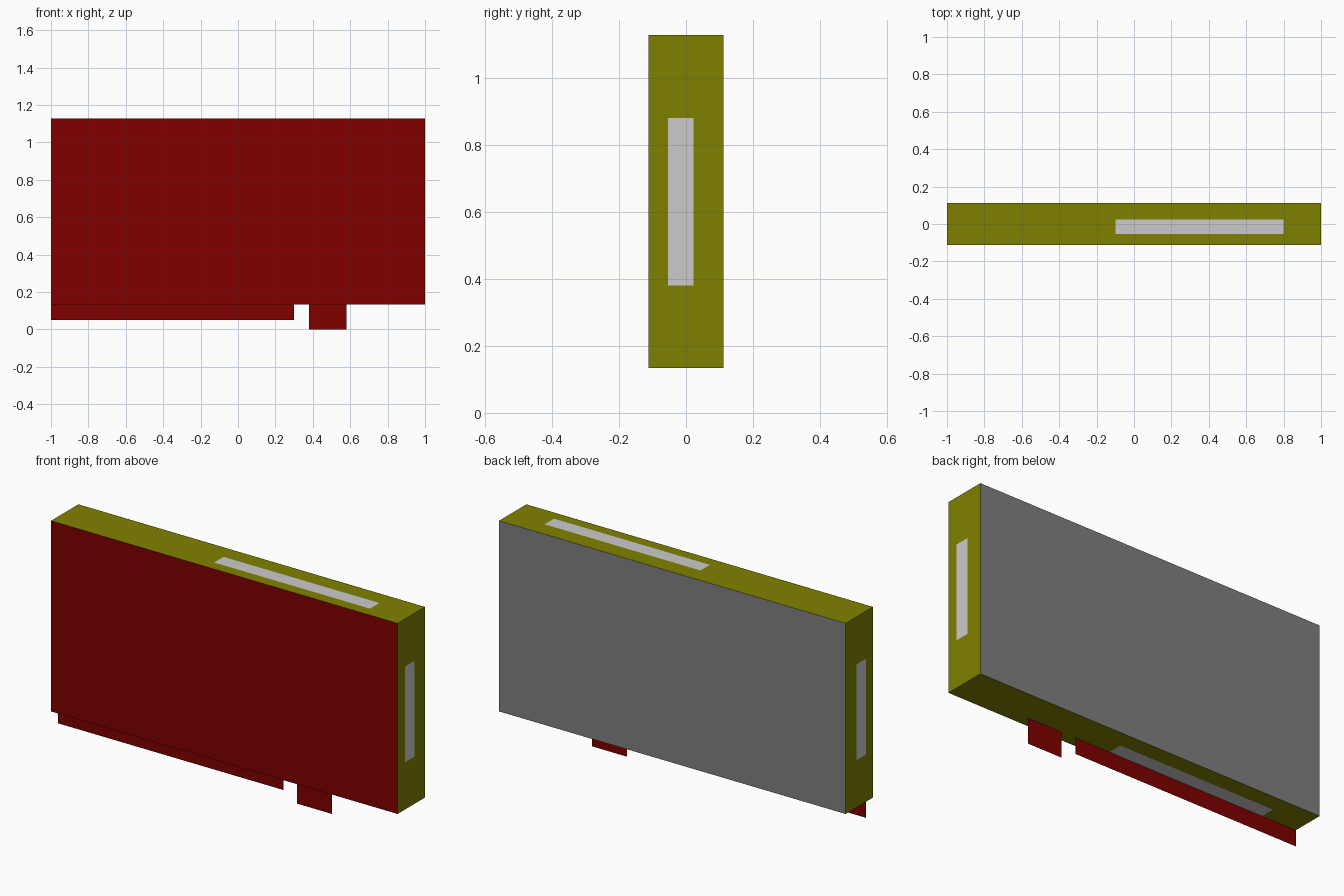
import bpy, bmesh
from mathutils import Vector

if "Cube" in bpy.data.objects:
    bpy.data.objects.remove(bpy.data.objects["Cube"])

# Overall measurements
X, Y = 1.0, 0.1125          # half width and half depth of the case
Z0, Z1 = 0.134, 1.128       # case bottom and top
YA, YB = -0.054, 0.023      # depth range of the edge strips; tabs hang at YA
GAP = 0.001                 # strips sit just proud of the rim


def material(name, rgb):
    m = bpy.data.materials.new(name)
    m.diffuse_color = (*rgb, 1)
    m.use_nodes = True
    m.node_tree.nodes["Principled BSDF"].inputs["Base Color"].default_value = m.diffuse_color
    return m


red = material("dark_red", (0.216, 0.0, 0.0))
olive = material("olive", (0.216, 0.216, 0.0))
grey = material("mid_grey", (0.216, 0.216, 0.216))
silver = material("light_grey", (0.527, 0.527, 0.527))


def finish(name, bm, mats):
    me = bpy.data.meshes.new(name)
    bm.to_mesh(me)
    bm.free()
    for m in mats:
        me.materials.append(m)
    ob = bpy.data.objects.new(name, me)
    bpy.context.collection.objects.link(ob)
    return ob


def sheet(name, corner, u, v, mat):
    """Flat rectangle from a corner and two edge vectors; normal is u x v."""
    bm = bmesh.new()
    c, u, v = Vector(corner), Vector(u), Vector(v)
    bm.faces.new([bm.verts.new(p) for p in (c, c + u, c + u + v, c + v)])
    return finish(name, bm, [mat])


# Case: red front, grey back, olive rim
bm = bmesh.new()
bmesh.ops.create_cube(bm, size=1)
bmesh.ops.scale(bm, vec=(2 * X, 2 * Y, Z1 - Z0), verts=bm.verts)
bmesh.ops.translate(bm, vec=(0, 0, (Z0 + Z1) / 2), verts=bm.verts)
bm.normal_update()
for f in bm.faces:
    f.material_index = 1 if f.normal.y < -0.5 else 2 if f.normal.y > 0.5 else 0
finish("case", bm, [olive, red, grey])

# Edge strips on the four rim sides
W = YB - YA
sheet("top_strip", (-0.1, YA, Z1 + GAP), (0.9, 0, 0), (0, W, 0), silver)
sheet("bottom_strip", (-0.8, YA, Z0 - GAP), (0, W, 0), (0.9, 0, 0), silver)
sheet("right_strip", (X + GAP, YA, 0.381), (0, W, 0), (0, 0, 0.5), silver)
sheet("left_strip", (-X - GAP, YA, 0.381), (0, 0, 0.5), (0, W, 0), silver)

# Thin connector tabs below the case
for name, x0, x1, z in (("long_tab", -1.0, 0.3, 0.05), ("short_tab", 0.38, 0.58, 0.0)):
    sheet(name, (x0, YA - GAP, z), (x1 - x0, 0, 0), (0, 0, Z0 - z), red)
